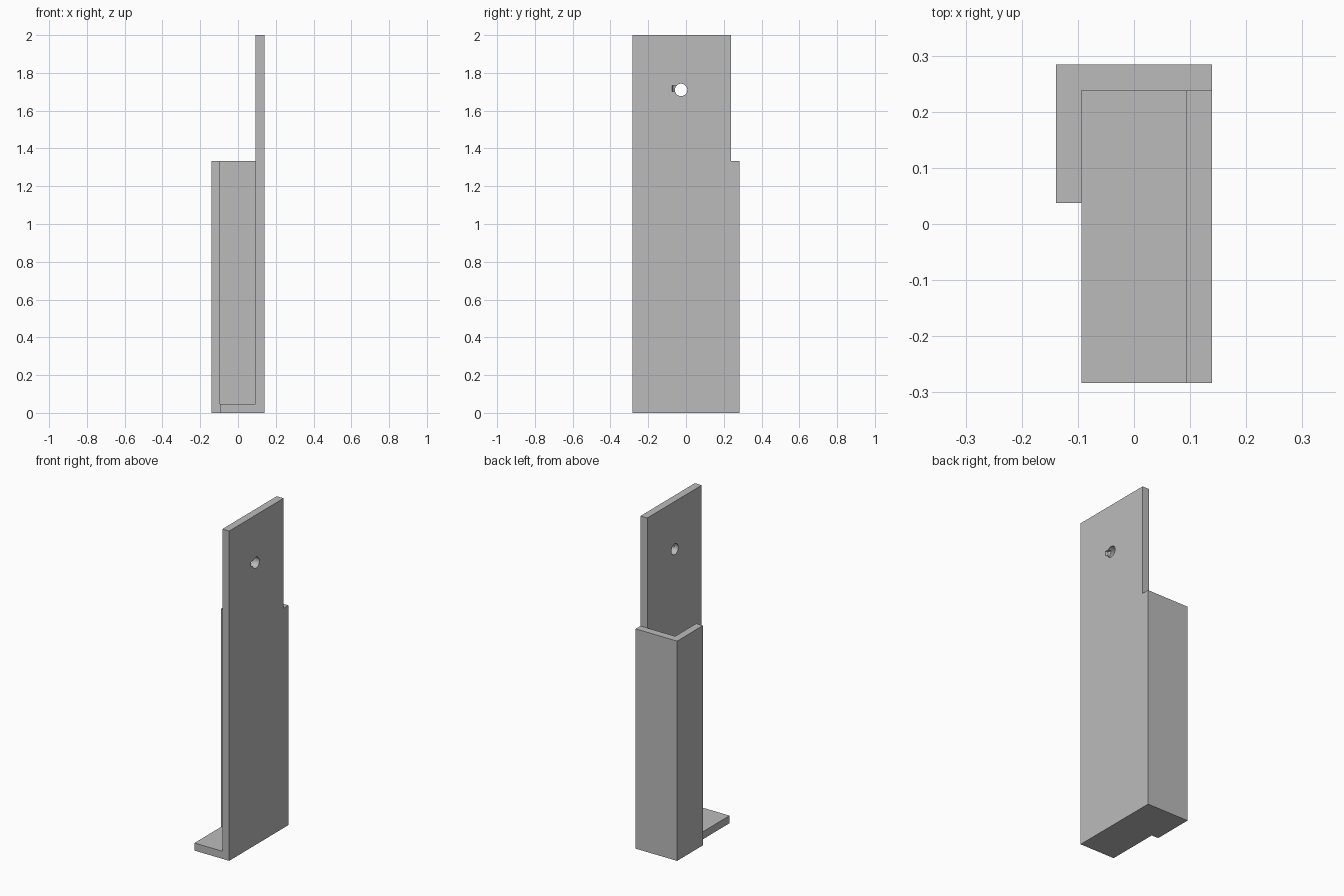
import bpy, bmesh, math
from mathutils import Matrix

if "Cube" in bpy.data.objects:
    bpy.data.objects.remove(bpy.data.objects["Cube"])

grey = bpy.data.materials.new("plain grey")
grey.diffuse_color = (0.5, 0.5, 0.5, 1)
grey.use_nodes = True
grey.node_tree.nodes["Principled BSDF"].inputs["Base Color"].default_value = grey.diffuse_color


def prism(name, outline, z0, z1):
    """Extrude an xy outline from z0 to z1."""
    bm = bmesh.new()
    face = bm.faces.new([bm.verts.new((x, y, z0)) for x, y in outline])
    top = bmesh.ops.extrude_face_region(bm, geom=[face])["geom"]
    bmesh.ops.translate(bm, vec=(0, 0, z1 - z0),
                        verts=[v for v in top if isinstance(v, bmesh.types.BMVert)])
    bmesh.ops.recalc_face_normals(bm, faces=bm.faces)
    mesh = bpy.data.meshes.new(name)
    bm.to_mesh(mesh)
    bm.free()
    mesh.materials.append(grey)
    ob = bpy.data.objects.new(name, mesh)
    bpy.context.collection.objects.link(ob)
    return ob


def box(name, x0, x1, y0, y1, z0, z1):
    return prism(name, [(x0, y0), (x1, y0), (x1, y1), (x0, y1)], z0, z1)


def cut(target, cutter):
    cutter.hide_render = True
    cutter.hide_viewport = True
    mod = target.modifiers.new(cutter.name, 'BOOLEAN')
    mod.operation = 'DIFFERENCE'
    mod.solver = 'EXACT'
    mod.object = cutter


# Outer and inner plate positions
XL, XLI, XRI, XR = -0.139, -0.094, 0.093, 0.139
YF, YBI, YB = -0.283, 0.238, 0.284
FLOOR, LOW, HIGH = 0.046, 1.333, 2.0

# Tall mounting plate, floor, and the L-shaped back and left walls
plate = box("mounting_plate", XRI, XR, YF, YBI, 0, HIGH)
box("floor", XLI, XRI, YF, YBI, 0, FLOOR)
prism("corner_wall", [(XL, 0.037), (XLI, 0.037), (XLI, YBI), (XR, YBI),
                      (XR, YB), (XL, YB)], 0, LOW)

# Round hole through the plate
hole = prism("hole_cutter",
             [(0.033 * math.cos(math.tau * i / 32), 0.033 * math.sin(math.tau * i / 32))
              for i in range(32)], -0.1, 0.1)
hole.data.transform(Matrix.Translation((0.116, -0.026, 1.71))
                    @ Matrix.Rotation(math.pi / 2, 4, 'Y'))
cut(plate, hole)

# Sloping notch running into the hole from the outer face
notch = prism("notch_cutter", [(0.15, -0.078), (0.15, -0.026), (0.105, -0.026),
                               (0.125, -0.07)], 1.702, 1.733)
cut(plate, notch)
